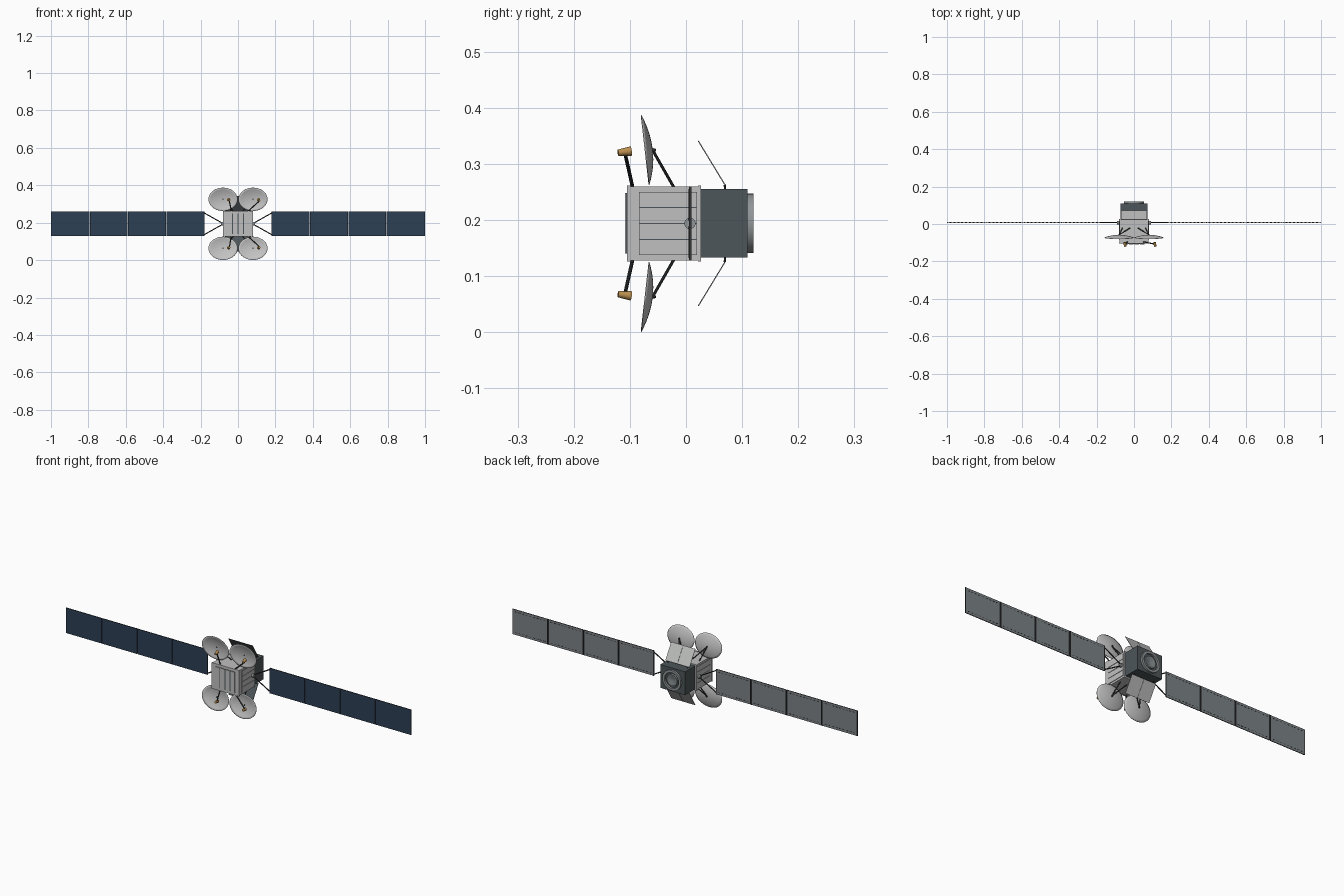
import bpy, bmesh, math
from mathutils import Vector

cube = bpy.data.objects.get("Cube")
if cube:
    bpy.data.objects.remove(cube, do_unlink=True)


def material(name, r, g, b):
    m = bpy.data.materials.new(name)
    m.use_nodes = True
    m.diffuse_color = (r, g, b, 1)
    node = next(n for n in m.node_tree.nodes if n.type == 'BSDF_PRINCIPLED')
    node.inputs["Base Color"].default_value = (r, g, b, 1)
    return m


LIGHT = material("light grey", 0.52, 0.53, 0.52)
DISH = material("dish grey", 0.55, 0.55, 0.55)
SLATE = material("dark slate", 0.075, 0.092, 0.1)
BLACK = material("strut black", 0.035, 0.037, 0.04)
BLUE = material("solar blue", 0.026, 0.05, 0.09)
BACK = material("panel back grey", 0.2, 0.225, 0.24)
GOLD = material("horn gold", 0.5, 0.28, 0.08)
STEEL = material("ring grey", 0.28, 0.3, 0.31)
MID = 0.194  # height of the centre line


def finish(name, bm, *mats):
    me = bpy.data.meshes.new(name)
    bmesh.ops.recalc_face_normals(bm, faces=bm.faces)
    bm.to_mesh(me)
    bm.free()
    for m in mats:
        me.materials.append(m)
    ob = bpy.data.objects.new(name, me)
    bpy.context.scene.collection.objects.link(ob)
    return ob


def smooth(ob):
    bpy.ops.object.select_all(action='DESELECT')
    bpy.context.view_layer.objects.active = ob
    ob.select_set(True)
    bpy.ops.object.shade_smooth_by_angle(angle=math.radians(35))


def box(name, lo, hi, *mats):
    lo, hi = Vector(lo), Vector(hi)
    bm = bmesh.new()
    bmesh.ops.create_cube(bm, size=1)
    for v in bm.verts:
        v.co = (lo + hi) / 2 + v.co * (hi - lo)
    return finish(name, bm, *mats)


def rod(name, a, b, r1, mat, r2=None, sides=10):
    a, b = Vector(a), Vector(b)
    bm = bmesh.new()
    bmesh.ops.create_cone(bm, cap_ends=True, segments=sides, radius1=r1,
                          radius2=r1 if r2 is None else r2, depth=(b - a).length)
    turn = (b - a).to_track_quat('Z', 'Y')
    for v in bm.verts:
        v.co = turn @ v.co + (a + b) / 2
    ob = finish(name, bm, mat)
    smooth(ob)
    return ob


def lathe(name, profile, mat):
    """Spin (radius, y) points about the centre line."""
    bm = bmesh.new()
    vs = [bm.verts.new((r, y, 0)) for r, y in profile]
    es = [bm.edges.new(p) for p in zip(vs, vs[1:])]
    bmesh.ops.spin(bm, geom=vs + es, cent=(0, 0, 0), axis=(0, 1, 0),
                   angle=2 * math.pi, steps=40)
    bmesh.ops.remove_doubles(bm, verts=bm.verts, dist=1e-5)
    ob = finish(name, bm, mat)
    return ob


# Main body with end frames and the rear equipment box
box("main_body", (-0.078, -0.103, MID - 0.066), (0.078, 0.027, MID + 0.066), LIGHT)
for label, y0, y1 in (("front", -0.105, -0.099), ("rear", 0.021, 0.027)):
    box(label + "_frame", (-0.08, y0, MID - 0.068), (0.08, y1, MID + 0.068), LIGHT)
box("rear_box", (-0.072, 0.027, MID - 0.061), (0.072, 0.11, MID + 0.061), SLATE)

# Ribbed front plate
box("front_backing", (-0.056, -0.1065, MID - 0.054), (0.056, -0.104, MID + 0.054), SLATE)
for i in range(4):
    x = -0.056 + i * 0.0293
    box("front_rib", (x, -0.109, MID - 0.054), (x + 0.0241, -0.106, MID + 0.054), LIGHT)

# Rear docking ring and nozzle
ring = lathe("rear_ring", [(0.053, 0.109), (0.053, 0.12), (0.041, 0.12), (0.041, 0.109)], STEEL)
cone = lathe("rear_nozzle", [(0, 0.1105), (0.012, 0.111), (0.026, 0.117), (0.03, 0.117),
                             (0.032, 0.11)], BACK)
for ob in (ring, cone):
    ob.location.z = MID
    smooth(ob)

for s in (-1, 1):
    # Side radiators
    box("side_backing", sorted_lo := (min(s * 0.077, s * 0.079), -0.084, MID - 0.056),
        (max(s * 0.077, s * 0.079), 0.02, MID + 0.056), SLATE)
    for i in range(4):
        z = MID - 0.056 + i * 0.0285
        box("side_radiator", (min(s * 0.078, s * 0.081), -0.084, z),
            (max(s * 0.078, s * 0.081), 0.02, z + 0.0265), LIGHT)

    # Array hub and yoke
    Y = 0.007
    rod("array_hub", (s * 0.076, Y, MID), (s * 0.09, Y, MID), 0.01, STEEL, sides=20)
    for u in (-1, 1):
        rod("yoke_arm", (s * 0.088, Y, MID + u * 0.006), (s * 0.184, Y, MID + u * 0.06),
            0.0028, BLACK, sides=8)
    rod("yoke_bar", (s * 0.182, Y, MID - 0.062), (s * 0.182, Y, MID + 0.062), 0.002, BLACK, sides=8)

    # Solar array: four panels, blue cells at the front
    pitch = 0.205
    for i in range(4):
        a = 0.18 + i * pitch
        b = a + pitch - (0.003 if i < 3 else 0)
        x0, x1 = sorted((s * a, s * b))
        panel = box("solar_panel", (x0, Y - 0.002, MID - 0.066), (x1, Y + 0.002, MID + 0.066),
                    BLACK, BLUE, BACK)
        for f in panel.data.polygons:
            if abs(f.normal.y) > 0.5:
                f.material_index = 1 if f.normal.y < 0 else 2
        # Dark seams and dashed stitching on the rear
        for e in (x0, x1 - 0.004):
            box("rear_seam", (e, Y + 0.0015, MID - 0.066), (e + 0.004, Y + 0.0026, MID + 0.066), BLACK)
        for u in (-1, 1):
            for k in range(9):
                x = x0 + 0.014 + k * 0.0205
                z = MID + u * 0.054
                box("rear_stitch", (x, Y + 0.0015, z - 0.0013),
                    (x + 0.011, Y + 0.0026, z + 0.0013), BLACK)


def fin_plate(name, x0, x1, u, off0, off1, mat):
    """Sloping plate; offsets are measured along its outward normal."""
    foot, tip = Vector((0, 0.07, 0.068)), Vector((0, 0.022, 0.147))
    n = Vector((0, 0.079, 0.048)).normalized()
    bm = bmesh.new()
    bmesh.ops.create_cube(bm, size=1)
    for v in bm.verts:
        p = (tip if v.co.z > 0 else foot) + n * (off1 if v.co.y > 0 else off0)
        v.co = (x1 if v.co.x > 0 else x0, p.y, MID + u * p.z)
    finish(name, bm, mat)


# Reflector antennas with booms, and the sloping rear fins
for u in (-1, 1):
    side = "upper" if u > 0 else "lower"
    fin_plate(side + "_fin_inner", -0.07, 0.07, u, -0.001, 0, SLATE)
    fin_plate(side + "_fin_right", -0.07, -0.001, u, 0, 0.001, LIGHT)
    fin_plate(side + "_fin_left", 0.001, 0.07, u, 0, 0.001, LIGHT)
    for x in (-0.07, 0.07):
        rod("fin_bracket", (x * 0.8, 0.07, MID + u * 0.058), (x * 0.8, 0.069, MID + u * 0.069),
            0.002, BLACK, sides=6)

    for s in (-1, 1):
        cx = s * 0.08
        dish = lathe(side + "_dish", [(i / 7, 0) for i in range(8)], DISH)
        for v in dish.data.vertices:
            r2 = v.co.x ** 2 + v.co.z ** 2
            v.co = (cx + 0.078 * v.co.x, -0.06 - 0.013 * r2 - 0.007 * v.co.z * u,
                    MID + u * 0.131 + 0.062 * v.co.z)
        for f in dish.data.polygons:
            f.use_smooth = True
        solid = dish.modifiers.new("thickness", 'SOLIDIFY')
        solid.thickness = 0.0015
        solid.offset = 0
        rod("dish_hub", (cx, -0.0625, MID + u * 0.131), (cx, -0.054, MID + u * 0.129), 0.004, BLACK)
        for foot in (0.022, 0.062):
            rod("dish_strut", (cx, -0.058, MID + u * 0.128), (s * foot, -0.022, MID + u * 0.065),
                0.0026, BLACK, sides=8)

        # Feed horn, offset to the same side on every dish
        fx = cx + 0.034
        rod("feed_boom", (-0.035 if s < 0 else 0.05, -0.095, MID + u * 0.064),
            (fx, -0.108, MID + u * 0.122), 0.0032, BLACK)
        rod("feed_horn", (fx, -0.121, MID + u * 0.126), (fx - 0.004, -0.098, MID + u * 0.129),
            0.0055, GOLD, 0.0085, 16)
